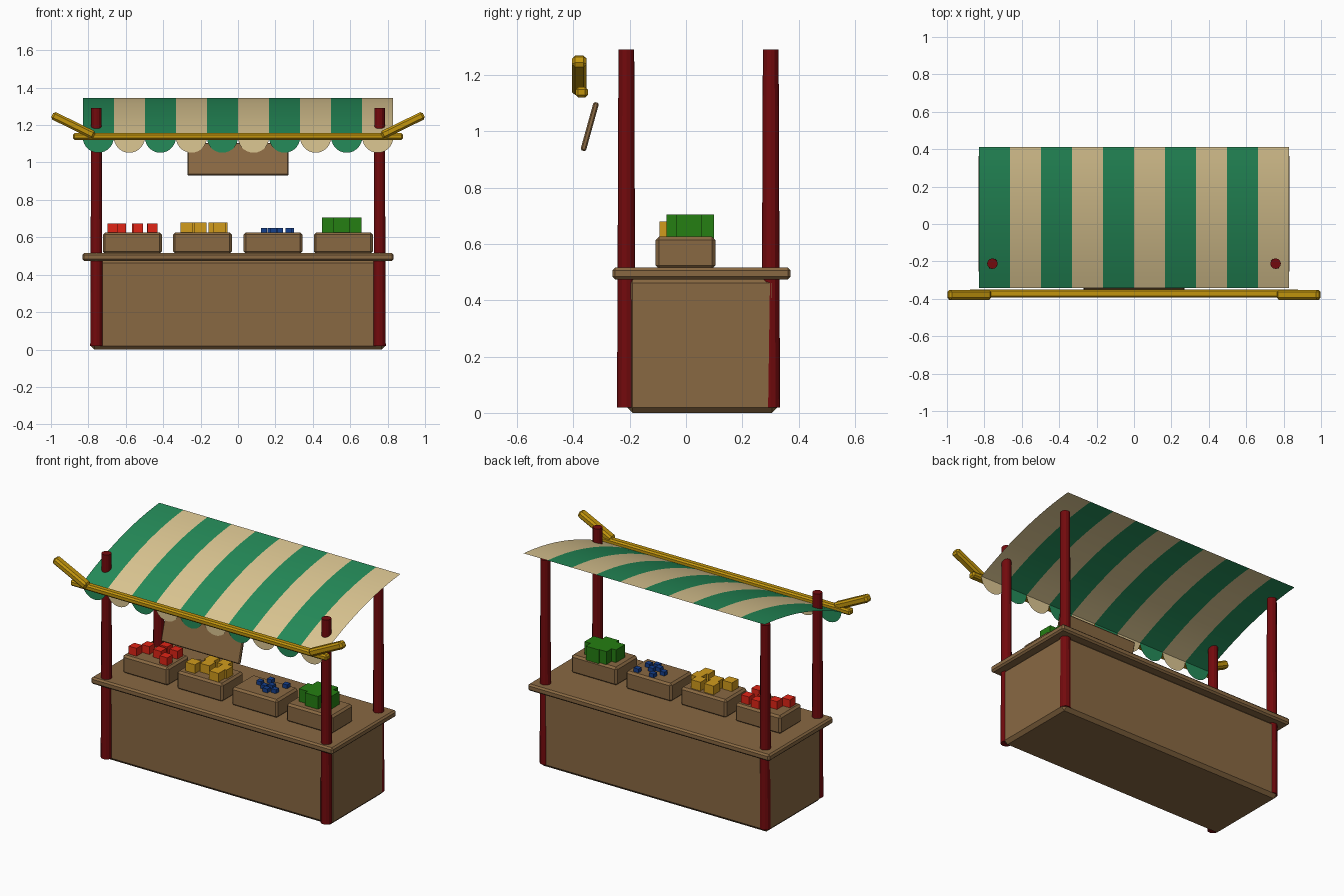
import bpy, bmesh, math
from mathutils import Matrix

cube = bpy.data.objects.get("Cube")
if cube:
    bpy.data.objects.remove(cube, do_unlink=True)


def material(name, r, g, b):
    m = bpy.data.materials.new(name)
    m.diffuse_color = (r, g, b, 1)
    m.use_nodes = True
    m.node_tree.nodes["Principled BSDF"].inputs["Base Color"].default_value = (r, g, b, 1)
    return m


wood = material("brown wood", .25, .14, .055)
post_red = material("dark red paint", .17, .003, .004)
gold = material("golden bamboo", .54, .30, .004)
cloth_green = material("green cloth", .018, .26, .10)
cloth_beige = material("beige cloth", .72, .57, .29)
red = material("red fruit", .75, .018, .008)
orange = material("orange fruit", .64, .33, .012)
blue = material("blue berries", .007, .05, .27)
leaf = material("leafy green", .018, .21, .006)


def finish(bm, name, *mats):
    mesh = bpy.data.meshes.new(name)
    bm.to_mesh(mesh)
    bm.free()
    for m in mats:
        mesh.materials.append(m)
    ob = bpy.data.objects.new(name, mesh)
    bpy.context.collection.objects.link(ob)
    return ob


def box(name, centre, size, mat, bevel=0.0, axis="Y", angle=0.0):
    bm = bmesh.new()
    bmesh.ops.create_cube(bm, size=1, matrix=Matrix.Diagonal((*size, 1)))
    if bevel:
        bmesh.ops.bevel(bm, geom=bm.edges[:], offset=bevel, segments=1, affect='EDGES')
    bm.transform(Matrix.Translation(centre) @ Matrix.Rotation(angle, 4, axis))
    return finish(bm, name, mat)


# Counter body and top
box("counter_body", (0, .058, .241), (1.575, .535, .482), wood, .02)
box("counter_top", (0, .055, .495), (1.665, .633, .042), wood, .01)

# Four tapered posts
for side, x in (("right", -.757), ("left", .757)):
    for end, y in (("front", -.212), ("back", .301)):
        bm = bmesh.new()
        bmesh.ops.create_cone(bm, cap_ends=True, segments=12, radius1=.033, radius2=.028,
                              depth=1.27, matrix=Matrix.Translation((x, y, .655)))
        finish(bm, f"{end}_{side}_post", post_red)

# Striped awning: ten strips along x, arched along y
STRIPES, HALF = 10, .83
WIDTH = 2 * HALF / STRIPES
FRONT, DEPTH, EAVE = -.343, .755, 1.135
ROWS = 12
bm = bmesh.new()
grid = []
for i in range(STRIPES + 1):
    column = []
    for j in range(ROWS + 1):
        t = j / ROWS
        z = EAVE + .358 * t - .148 * t * t
        column.append(bm.verts.new((-HALF + i * WIDTH, FRONT + DEPTH * t, z)))
    grid.append(column)
for i in range(STRIPES):
    for j in range(ROWS):
        f = bm.faces.new((grid[i][j], grid[i + 1][j], grid[i + 1][j + 1], grid[i][j + 1]))
        f.material_index = i % 2
        f.smooth = True
finish(bm, "awning", cloth_green, cloth_beige)

# Half-round scallops along the front edge
bm = bmesh.new()
for i in range(STRIPES):
    cx = -HALF + (i + .5) * WIDTH
    arc = [math.pi + math.pi * k / 14 for k in range(15)]
    f = bm.faces.new([bm.verts.new((cx + WIDTH / 2 * math.cos(a), FRONT,
                                    EAVE + WIDTH / 2 * math.sin(a))) for a in arc])
    f.material_index = i % 2
finish(bm, "awning_scallops", cloth_green, cloth_beige)

# Front rail with upturned ends
box("front_rail", (0, -.371, 1.139), (1.765, .044, .036), gold, .009)
for side, s in (("right", -1), ("left", 1)):
    box(f"{side}_rail_end", (s * .881, -.379, 1.199), (.25, .052, .044), gold, .011,
        "Y", -s * math.radians(26))

# Hanging board, tilted forward at the bottom
box("hanging_board", (0, -.342, 1.017), (.54, .02, .178), wood, .005,
    "X", -math.radians(15.5))

# Display crates
for name, x in (("red", -.565), ("orange", -.19), ("blue", .187), ("green", .563)):
    box(f"{name}_crate", (x, -.002, .569), (.315, .213, .114), wood, .012)


# Goods heaped on the crates
def goods(name, mat, size, top, spots):
    bm = bmesh.new()
    for x, y in spots:
        bmesh.ops.create_cube(bm, size=1, matrix=Matrix.Translation((x, y, top - size / 2))
                              @ Matrix.Diagonal((size, size, size, 1)))
    finish(bm, name, mat)


goods("red_goods", red, .054, .675,
      [(-.672, -.05), (-.625, .01), (-.54, .065), (-.535, -.005), (-.457, -.055), (-.46, .05)])
goods("orange_goods", orange, .064, .68,
      [(-.275, -.045), (-.215, .05), (-.2, -.01), (-.125, .05), (-.1, -.063), (-.088, .0)])
goods("blue_goods", blue, .032, .65,
      [(.139, .02), (.175, .075), (.19, -.01), (.222, .016), (.225, -.04), (.27, -.02), (.284, .07)])
goods("leafy_goods", leaf, .09, .705,
      [(.495, .0), (.525, .05), (.555, -.025), (.575, .055), (.615, .01)])
